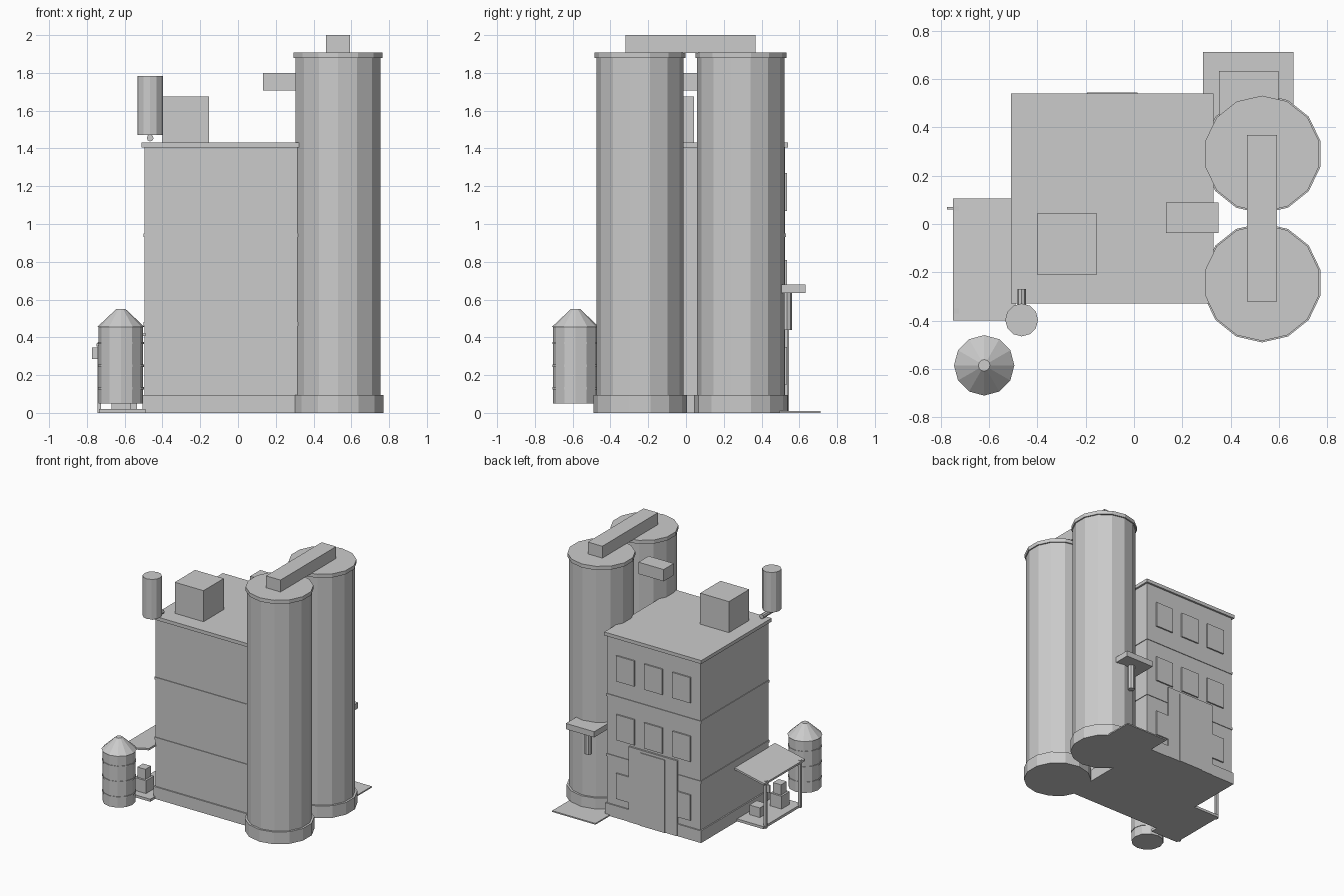
import bpy, math


def box(name, x0, x1, y0, y1, z0, z1):
    """Axis-aligned box from its extents."""
    bpy.ops.mesh.primitive_cube_add(size=1, location=((x0 + x1) / 2, (y0 + y1) / 2, (z0 + z1) / 2))
    o = bpy.context.object
    o.name = name
    o.scale = (x1 - x0, y1 - y0, z1 - z0)
    bpy.ops.object.transform_apply(location=False, rotation=False, scale=True)
    return o


def drum(name, x, y, z0, z1, r, sides, top=None):
    """Flat-sided upright cylinder or truncated cone."""
    bpy.ops.mesh.primitive_cone_add(vertices=sides, radius1=r, radius2=r if top is None else top,
                                    depth=z1 - z0, location=(x, y, (z0 + z1) / 2))
    bpy.context.object.name = name
    return bpy.context.object


# Main building: square layers around one centre
CX, CY = -0.09, 0.105


def layer(name, grow, z0, z1):
    box(name, CX - 0.405 - grow, CX + 0.405 + grow, CY - 0.42 - grow, CY + 0.42 + grow, z0, z1)


layer("building_walls", 0, 0, 1.42)
layer("building_plinth", 0.01, 0, 0.095)
layer("roof_slab", 0.015, 1.405, 1.432)
for i, z in enumerate((0.47, 0.94)):
    layer(f"floor_band_{i}", 0.005, z - 0.01, z + 0.01)

# Back wall windows and loading door
for row, z in enumerate((0.15, 0.61, 1.07)):
    for col in (-1, 0, 1):
        x = CX + 0.243 * col
        box(f"window_{row}_{col + 1}", x - 0.078, x + 0.078, 0.515, 0.536, z, z + 0.2)
box("door_frame", CX - 0.21, CX + 0.21, 0.515, 0.539, 0, 0.59)
box("door_leaf", CX - 0.105, CX + 0.105, 0.515, 0.545, 0, 0.57)

# Twin silos with bases and caps
for i, y in enumerate((-0.243, 0.29)):
    drum(f"silo_body_{i}", 0.53, y, 0, 1.89, 0.231, 14)
    drum(f"silo_base_{i}", 0.53, y, 0, 0.095, 0.247, 14)
    drum(f"silo_cap_{i}", 0.53, y, 1.878, 1.907, 0.241, 14)
box("silo_bridge", 0.467, 0.592, -0.32, 0.368, 1.905, 2.0)
box("conveyor_housing", 0.132, 0.35, -0.038, 0.088, 1.708, 1.8)

# Roof hut and corner vent on its bracket pipe
box("roof_hut", -0.402, -0.153, -0.208, 0.043, 1.43, 1.675)
drum("roof_vent", -0.465, -0.397, 1.47, 1.783, 0.068, 12)
pipe = drum("vent_pipe", -0.465, -0.335, 1.39, 1.52, 0.018, 8)
pipe.rotation_euler = (math.pi / 2, 0, 0)

# Loading bay behind the silo
box("loading_pad", 0.286, 0.66, 0.42, 0.712, 0, 0.01)
box("loading_canopy", 0.352, 0.597, 0.42, 0.633, 0.635, 0.68)
drum("loading_spout", 0.474, 0.534, 0.44, 0.64, 0.026, 8)

# Side porch: deck, posts, sloping roof, sign and crates
box("porch_deck", -0.735, -0.49, -0.385, 0.09, 0, 0.02)
for i, y in enumerate((-0.36, 0.065)):
    box(f"porch_post_{i}", -0.745, -0.725, y - 0.01, y + 0.01, 0, 0.372)
roof = box("porch_roof", -0.75, -0.49, -0.4, 0.105, 0.38, 0.395)
for v in roof.data.vertices:
    v.co.z += 0.22 * v.co.x
box("porch_sign", -0.773, -0.735, 0.06, 0.07, 0.285, 0.345)
box("crate_large", -0.67, -0.57, -0.325, -0.225, 0.02, 0.12)
box("crate_top", -0.655, -0.585, -0.31, -0.24, 0.12, 0.2)
box("crate_small", -0.625, -0.535, -0.11, -0.02, 0.02, 0.095)

# Water tank with hoops and conical roof
drum("tank_body", -0.62, -0.585, 0.05, 0.457, 0.118, 12)
for i, z in enumerate((0.13, 0.25, 0.37)):
    drum(f"tank_hoop_{i}", -0.62, -0.585, z - 0.006, z + 0.006, 0.122, 12)
drum("tank_roof", -0.62, -0.585, 0.455, 0.55, 0.125, 12, 0.024)
